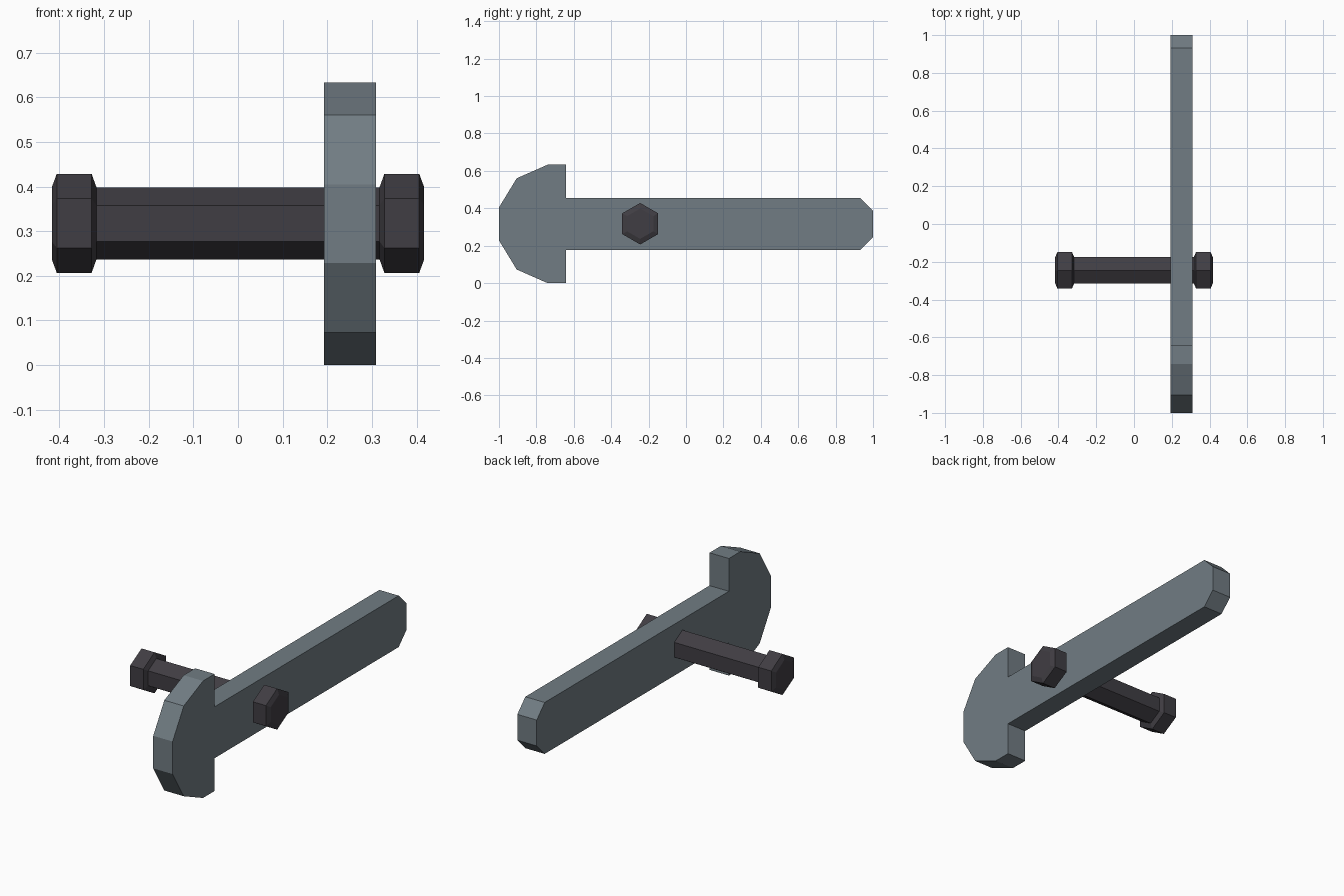
import bpy, bmesh, math

if "Cube" in bpy.data.objects:
    bpy.data.objects.remove(bpy.data.objects["Cube"])


def material(name, color):
    m = bpy.data.materials.new(name)
    m.diffuse_color = (*color, 1)
    m.use_nodes = True
    m.node_tree.nodes["Principled BSDF"].inputs["Base Color"].default_value = m.diffuse_color
    return m


def make_object(name, bm, mat):
    bmesh.ops.recalc_face_normals(bm, faces=bm.faces)
    me = bpy.data.meshes.new(name)
    bm.to_mesh(me)
    bm.free()
    me.materials.append(mat)
    ob = bpy.data.objects.new(name, me)
    bpy.context.collection.objects.link(ob)


steel = material("blue grey steel", (0.165, 0.202, 0.227))
iron = material("dark iron", (0.051, 0.047, 0.056))
MID = 0.3165

# Flat lever: half profile (y, height above centre line), mirrored in z
half = [(-1, 0.088), (-0.905, 0.244), (-0.74, 0.3165), (-0.642, 0.3165),
        (-0.642, 0.139), (0.932, 0.139), (1, 0.07)]
outline = half + [(y, -h) for y, h in reversed(half)]
bm = bmesh.new()
face = bm.faces.new([bm.verts.new((0.193, y, MID + h)) for y, h in outline])
side = bmesh.ops.extrude_face_region(bm, geom=[face])["geom"]
bmesh.ops.translate(bm, vec=(0.116, 0, 0),
                    verts=[v for v in side if isinstance(v, bmesh.types.BMVert)])
make_object("lever_plate", bm, steel)

# Hexagonal axle bolt with chamfered heads: (x, radius) rings, mirrored in x
right = [(0.317, 0.0805), (0.328, 0.111), (0.406, 0.111), (0.417, 0.081)]
rings = [(-x, r) for x, r in reversed(right)] + right
bm = bmesh.new()
loops = [[bm.verts.new((x, -0.245 + r * math.sin(k * math.pi / 3),
                        MID + 0.001 + r * math.cos(k * math.pi / 3)))
          for k in range(6)] for x, r in rings]
for a, b in zip(loops, loops[1:]):
    for k in range(6):
        n = (k + 1) % 6
        bm.faces.new((a[k], a[n], b[n], b[k]))
bm.faces.new(loops[0])
bm.faces.new(loops[-1])
make_object("axle_bolt", bm, iron)
